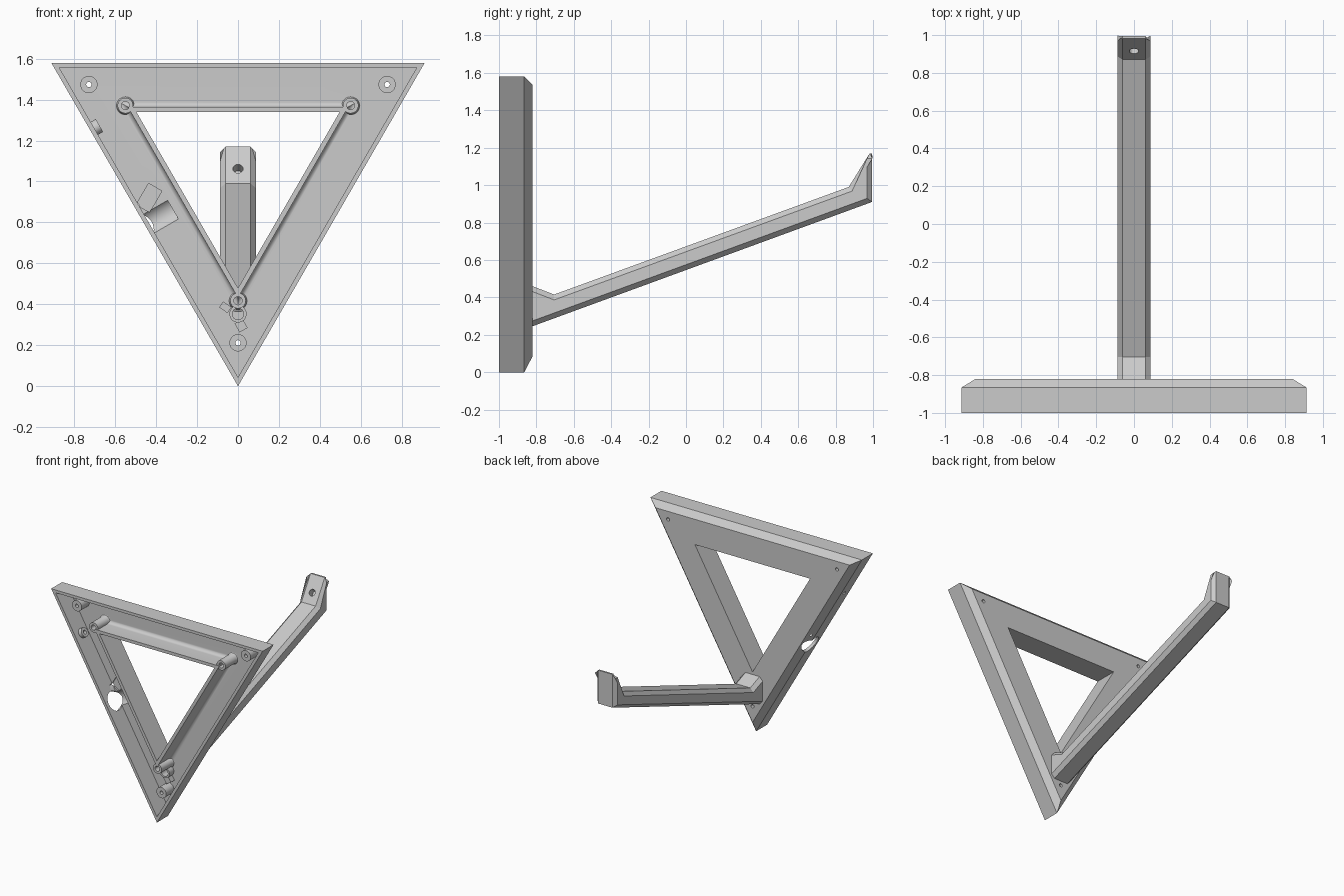
import bpy, bmesh, math
from mathutils import Vector

if "Cube" in bpy.data.objects:
    bpy.data.objects.remove(bpy.data.objects["Cube"])

grey = bpy.data.materials.new("plain grey")
grey.use_nodes = True
COLOUR = (0.6, 0.6, 0.6, 1)
grey.diffuse_color = COLOUR
grey.node_tree.nodes["Principled BSDF"].inputs["Base Color"].default_value = COLOUR

MID = 1.053      # height of the triangle centre
IN = 0.527       # inradius of the outer triangle
FLOOR = -0.85
FRONT, BACK = -1.0, -0.82
Y = Vector((0, 1, 0))
SIDE = Vector((-math.sqrt(3) / 2, 0, -0.5))   # outward from the right wall
ALONG = Vector((0.5, 0, -math.sqrt(3) / 2))   # down the right wall


def finish(bm, name):
    bmesh.ops.recalc_face_normals(bm, faces=bm.faces)
    mesh = bpy.data.meshes.new(name)
    bm.to_mesh(mesh)
    bm.free()
    mesh.materials.append(grey)
    ob = bpy.data.objects.new(name, mesh)
    bpy.context.collection.objects.link(ob)
    return ob


def activate(ob):
    bpy.ops.object.select_all(action='DESELECT')
    ob.select_set(True)
    bpy.context.view_layer.objects.active = ob


def smooth(ob):
    activate(ob)
    bpy.ops.object.shade_smooth_by_angle(angle=math.radians(35))


def ring_sweep(name, profile, point, count):
    """Sweep a closed (radius, y) profile round a ring of points."""
    bm = bmesh.new()
    rings = [[bm.verts.new(point(r, y, i)) for i in range(count)] for r, y in profile]
    for a, b in zip(rings, rings[1:] + rings[:1]):
        for i in range(count):
            j = (i + 1) % count
            bm.faces.new((a[i], a[j], b[j], b[i]))
    return finish(bm, name)


def corner(r, y, i):
    t = math.radians(-90 + 120 * i)
    return (2 * r * math.cos(t), y, MID + 2 * r * math.sin(t))


def tube(name, base, axis, outer, inner, length, flare=0.0):
    """Hollow post from a base point along an axis."""
    turn = Vector(axis).to_track_quat('Z', 'Y')

    def point(r, h, i):
        t = math.tau * i / 32
        return Vector(base) + turn @ Vector((r * math.cos(t), r * math.sin(t), h))
    profile = [(inner, 0), (outer + flare, 0), (outer + flare * 0.3, flare * 0.4),
               (outer, flare + 0.002), (outer, length), (inner, length)]
    ob = ring_sweep(name, profile, point, 32)
    smooth(ob)
    return ob


def cut(ob, cutter):
    mod = ob.modifiers.new("cut", 'BOOLEAN')
    mod.operation, mod.solver, mod.object = 'DIFFERENCE', 'EXACT', cutter
    activate(ob)
    bpy.ops.object.modifier_apply(modifier="cut")


def drill(targets, start, axis, radius, depth):
    axis = Vector(axis).normalized()
    bpy.ops.mesh.primitive_cylinder_add(
        vertices=32, radius=radius, depth=depth, location=Vector(start) + axis * depth / 2,
        rotation=axis.to_track_quat('Z', 'Y').to_euler())
    cutter = bpy.context.object
    cutter.data.materials.append(grey)
    for ob in targets:
        cut(ob, cutter)
    bpy.data.objects.remove(cutter)


def block(name, centre, size, angle):
    bm = bmesh.new()
    bmesh.ops.create_cube(bm, size=1)
    bmesh.ops.scale(bm, vec=size, verts=bm.verts)
    ob = finish(bm, name)
    ob.location = centre
    ob.rotation_euler = (0, math.radians(angle), 0)
    return ob


# Triangular tray: chamfered back, thin rim, filleted wall round the opening
WALL, FIL = 0.311, 0.03
fillet = [(WALL + FIL - FIL * math.sin(a), FLOOR - FIL + FIL * math.cos(a))
          for a in (math.radians(15 * k) for k in range(7))]
tray = ring_sweep("triangle_tray", [
    (0.287, BACK), (IN - 0.043, BACK), (IN, BACK - 0.045), (IN, FRONT),
    (IN - 0.022, FRONT), (IN - 0.022, FLOOR)] + fillet + [(WALL, FRONT), (0.287, FRONT)],
    corner, 3)

# Arm: bent side profile given thickness, long edges chamfered
profile = [(-0.835, 0.24), (0.995, 0.91), (0.995, 1.17), (0.982, 1.17),
           (0.87, 0.99), (-0.705, 0.415), (-0.835, 0.465)]
bm = bmesh.new()
caps = [[bm.verts.new((x, y, z)) for y, z in profile] for x in (-0.088, 0.088)]
for cap in caps:
    bm.faces.new(cap)
n = len(profile)
for i in range(n):
    j = (i + 1) % n
    bm.faces.new((caps[0][i], caps[0][j], caps[1][j], caps[1][i]))
edges = [e for e in bm.edges if abs(e.verts[0].co.x - e.verts[1].co.x) < 1e-4
         and max(v.co.y for v in e.verts) > -0.8]
bmesh.ops.recalc_face_normals(bm, faces=bm.faces)
bmesh.ops.bevel(bm, geom=edges, offset=0.027, segments=1, affect='EDGES')
arm = finish(bm, "arm")

# Hole in the sloping tip and passage from the tray into the arm
drill([arm], (0, 0.86, 1.10), (0, 0.82, -0.57), 0.025, 0.12)
drill([tray, arm], (0, -0.9, 0.352), Y, 0.028, 0.17)

# Screw posts in the three outer corners
for i in range(3):
    x, y, z = corner(0.421, FLOOR + 0.005, i)
    drill([tray], (x, -0.9, z), Y, 0.013, 0.2)
    tube(f"screw_post_{i + 1}", (x, y, z), -Y, 0.042, 0.013, 0.10)

# Bosses at the corners of the opening
for i in range(3):
    base = corner(0.318, FLOOR + 0.005, i)
    tube(f"corner_boss_{i + 1}", base, -Y, 0.038, 0.02, 0.15, 0.018)

# Round cable port through the right wall, with a shallow recess above it
port = Vector((-0.318, -0.9, 0.862))
drill([tray], port, SIDE, 0.073, 0.25)
recess = block("recess_cutter", (-0.435, FLOOR - 0.01, 0.92), (0.075, 0.04, 0.12), 30)
cut(tray, recess)
bpy.data.objects.remove(recess)

# Small button hole higher on the same wall, with an inner collar
button = Vector((-0.71, -0.92, 1.255))
drill([tray], button - SIDE * 0.02, SIDE, 0.015, 0.1)
wall_point = button + SIDE * (0.015 - SIDE.dot(button) * 1.0 - 0.03)
tube("button_collar", wall_point, -SIDE, 0.036, 0.015, 0.035)

# Cable clamp next to the passage
tube("passage_collar", (0, FLOOR + 0.005, 0.352), -Y, 0.042, 0.028, 0.06)
block("clamp_tab", (-0.062, FLOOR - 0.025, 0.385), (0.05, 0.06, 0.035), 35)
block("clamp_foot", (0.015, FLOOR - 0.02, 0.295), (0.045, 0.05, 0.05), -30)

smooth(tray)
